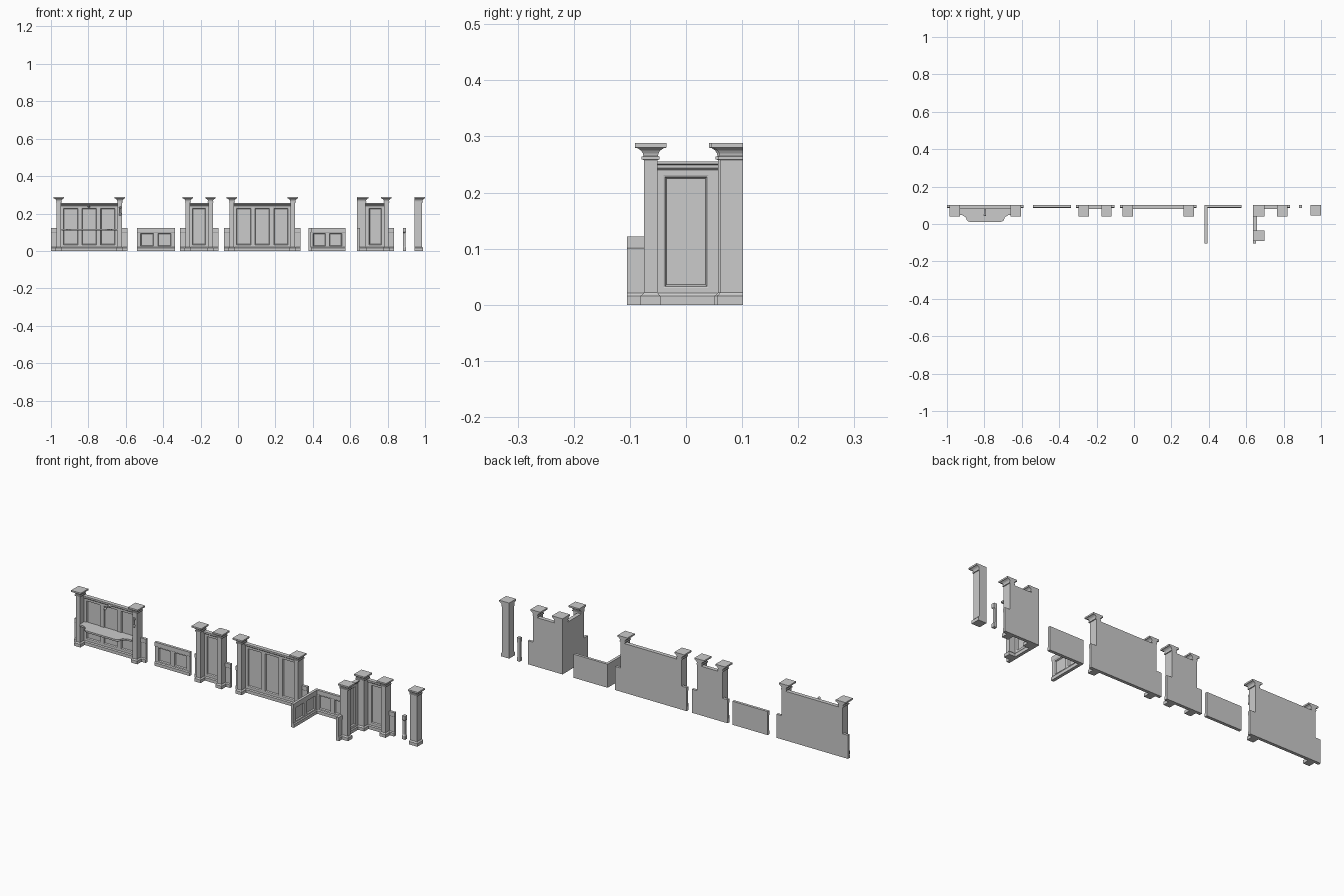
import bpy, bmesh, math
from mathutils import Vector

if "Cube" in bpy.data.objects:
    bpy.data.objects.remove(bpy.data.objects["Cube"])

T, BACK = 0.012, 0.102        # wall thickness, rear plane of the row
LOW, TALL = 0.122, 0.255      # wall heights
W, D, END = 0.024, 0.045, 0.042   # column width, depth, distance from wall end


def along_x(x0):
    """u runs along x, v comes out to the front."""
    return lambda u, v, z: Vector((x0 + u, BACK - v, z))


def along_y(x0):
    """u runs from the corner to the front, v comes out to the right."""
    return lambda u, v, z: Vector((x0 + v, BACK - u, z))


class Part:
    """Collects simple solids into one mesh object."""

    def __init__(self, name, place):
        self.name, self.place, self.bm = name, place, bmesh.new()

    def loft(self, rings, caps=True):
        vs = [[self.bm.verts.new(self.place(*p)) for p in r] for r in rings]
        n = len(vs[0])
        for a, b in zip(vs, vs[1:]):
            for i in range(n):
                j = (i + 1) % n
                self.bm.faces.new((a[i], a[j], b[j], b[i]))
        if caps:
            self.bm.faces.new(vs[0][::-1])
            self.bm.faces.new(vs[-1])

    def rect(self, u0, u1, v0, v1, z):
        return [(u0, v0, z), (u1, v0, z), (u1, v1, z), (u0, v1, z)]

    def box(self, u0, u1, v0, v1, z0, z1):
        self.loft([self.rect(u0, u1, v0, v1, z) for z in (z0, z1)])

    def moulding(self, profile, u0, u1):
        self.loft([[(u, v, z) for v, z in profile] for u in (u0, u1)])

    def finish(self):
        bmesh.ops.recalc_face_normals(self.bm, faces=self.bm.faces)
        me = bpy.data.meshes.new(self.name)
        self.bm.to_mesh(me)
        self.bm.free()
        ob = bpy.data.objects.new(self.name, me)
        bpy.context.collection.objects.link(ob)
        return ob


BASE = [(0, 0), (T + .004, 0), (T + .004, .016), (T, .021), (0, .021)]
CORNICE = [(0, .240), (T, .240), (T + .004, .244), (T + .004, .249), (T + .009, .251),
           (T + .009, TALL), (0, TALL)]
LOW_CAP = [(0, .099), (T, .099), (T + .002, .102), (T + .002, LOW), (0, LOW)]
# overhang and height of each column section
COLUMN = [(.006, 0), (.006, .016), (.003, .018), (0, .022), (0, .258), (.004, .259), (.004, .264),
          (.001, .265), (.002, .270), (.005, .275), (.011, .279), (.016, .280), (.016, .288)]
CORNER_TRIM = [(.004, 0), (.004, .018), (0, .024), (0, .095), (.004, .100), (.004, LOW)]


def panelled(p, u0, u1, z1, panels, pz0, pz1):
    """Wall with sunk, bevel-edged panels."""
    p.box(u0, u1, 0, .004, 0, z1)
    p.box(u0, u1, .004, T, 0, pz0)
    p.box(u0, u1, .004, T, pz1, z1)
    edges = [u0] + [e for pan in panels for e in pan] + [u1]
    for a, b in zip(edges[::2], edges[1::2]):
        p.box(a, b, .004, T, pz0, pz1)
    for a, b in panels:
        ring = lambda i, v: [(a + i, v, pz0 + i), (b - i, v, pz0 + i),
                             (b - i, v, pz1 - i), (a + i, v, pz1 - i)]
        p.loft([ring(0, T), ring(.003, T - .001), ring(.006, .0045)], caps=False)


def split(u0, u1, n, gap=.017):
    w = (u1 - u0 - gap * (n - 1)) / n
    return [(u0 + i * (w + gap), u0 + i * (w + gap) + w) for i in range(n)]


def column(name, place, u=None, sections=COLUMN, w=W, d=D):
    """Half column against the wall; with u=None a corner column."""
    p = Part(name, place)
    p.loft([p.rect(0 if u is None else u - w / 2 - o, (d if u is None else u + w / 2) + o,
                   0, d + o, z) for o, z in sections])
    return p.finish()


def low_wall(name, place, length, start=0.0):
    p = Part(name, place)
    panelled(p, 0, length, .100, split(start + .017, length - .017, 2), .023, .097)
    p.moulding(BASE, 0, length)
    p.moulding(LOW_CAP, 0, length)
    p.finish()


def tall_wall(name, place, length, n, corner=False):
    p = Part(name, place)
    c1, c0 = length - END, 0 if corner else END
    inner0 = D if corner else c0 + W / 2
    inner1 = c1 - W / 2
    panelled(p, c0, c1, TALL - .01, split(inner0 + .0105 + .006 * corner, inner1 - .0105, n), .030, .231)
    p.moulding(BASE, 0, length)
    p.moulding(CORNICE, c0, c1)
    # low wings outside the columns
    for a, b in ([] if corner else [(0, c0)]) + [(c1, length)]:
        p.box(a, b, 0, T, 0, .1)
        p.moulding(LOW_CAP, a, b)
    p.finish()
    if not corner:
        column(name + "_left_column", place, c0)
    column(name + "_right_column", place, c1)


# straight walls
tall_wall("shelf_wall", along_x(-1.0), .41, 3)
low_wall("low_wall", along_x(-.54), .202)
tall_wall("narrow_wall", along_x(-.31), .205, 1)
tall_wall("wide_wall", along_x(-.075), .41, 3)

# corner walls
low_wall("low_corner_back", along_x(.378), .197, .004)
low_wall("low_corner_side", along_y(.378), .207, .004)
tall_wall("tall_corner_back", along_x(.637), .198, 1, True)
tall_wall("tall_corner_side", along_y(.637), .207, 1, True)
column("corner_column", along_x(.637))

# loose trim pieces
column("low_corner_trim", along_x(.882), sections=CORNER_TRIM, w=.012, d=.013)
column("loose_corner_column", along_x(.943), d=.041)

# shaped shelf, symmetric about the middle of its wall
half = [(.150, .008), (.150, .052), (.122, .054), (.117, .060), (.108, .062), (.103, .068),
        (.101, .078), (.095, .086), (.085, .090)]
outline = half + [(-u, v) for u, v in half[::-1]]
shelf = Part("shelf", along_x(-.795))
shelf.loft([[(u * s, v - (1 - s) * .09 if v > .01 else v, z) for u, v in outline]
            for s, z in ((.985, .108), (1, .111), (1, .118))])
shelf.finish()


# small fittings on the shelf wall: a central knob and a hanging handle
def turned(name, place, profile, sides=12):
    p = Part(name, place)
    p.loft([[(r * math.cos(2 * math.pi * i / sides), r * math.sin(2 * math.pi * i / sides), z)
             for i in range(sides)] for r, z in profile])
    ob = p.finish()
    for f in ob.data.polygons:
        f.use_smooth = len(f.vertices) == 4
    return ob


turned("centre_knob", lambda a, b, c: Vector((-.797 + a, BACK - T - c, .240 + b)),
       [(.008, 0), (.008, .004), (.003, .006), (.003, .036), (.007, .039), (.007, .045), (.003, .048)])
turned("hanging_handle", lambda a, b, c: Vector((-.630 + a, .048 + b, .19 + c)),
       [(.005, 0), (.006, .010), (.003, .014), (.003, .036), (.006, .040), (.004, .048)])
bracket = Part("handle_bracket", along_x(-.630))
bracket.box(-.003, .003, D - .001, .056, .226, .232)
bracket.finish()
